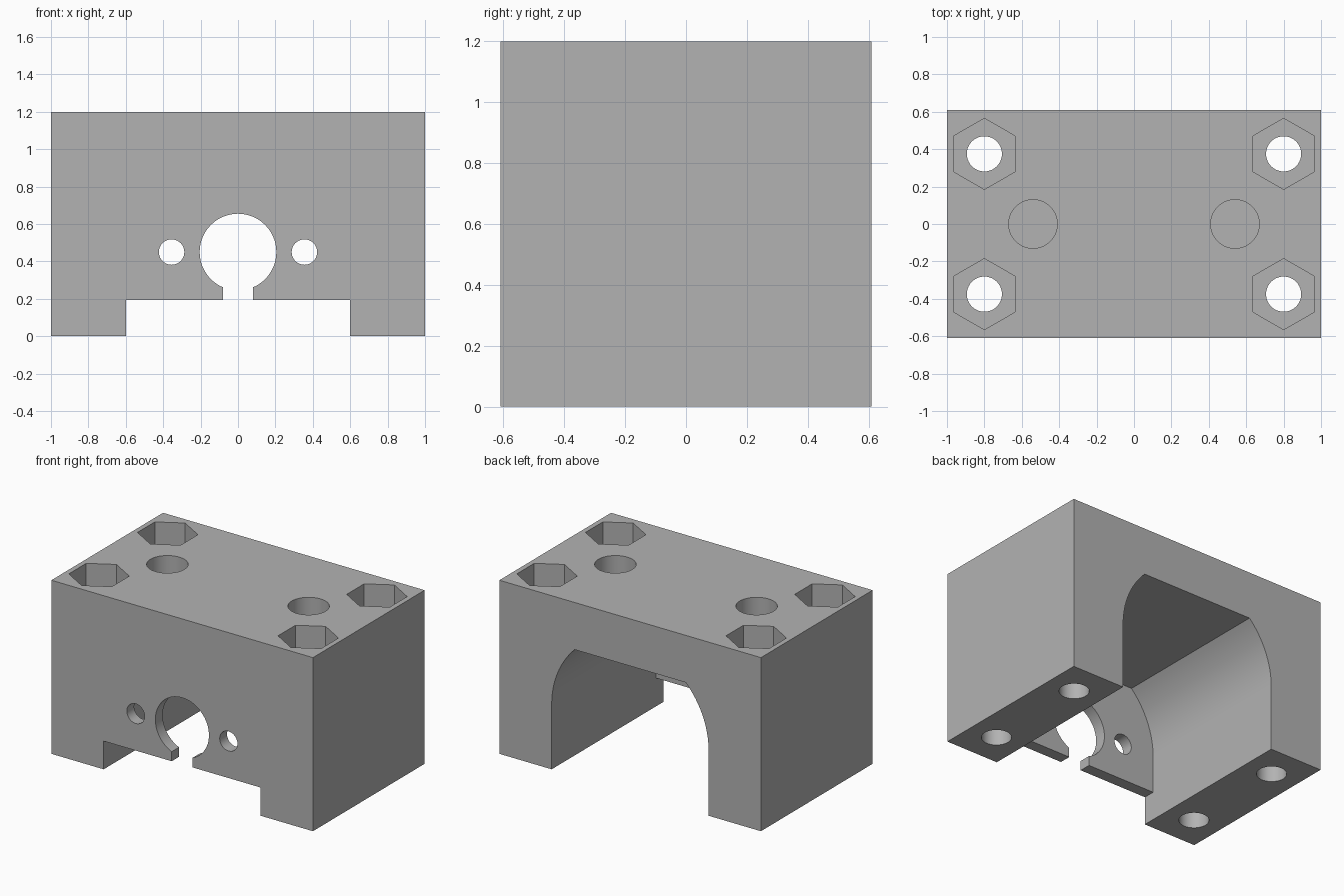
import bpy, bmesh, math
from mathutils import Vector

cube = bpy.data.objects.get("Cube")
if cube:
    bpy.data.objects.remove(cube, do_unlink=True)

W, D, H = 1.0, 0.61, 1.2      # half width, half depth, height
LEG, AXIS, WALL = 0.6, 0.45, 0.08
FRONT = -D - 0.1              # cutters start in front of the block

grey = bpy.data.materials.new("plain grey")
grey.use_nodes = True
colour = (0.45, 0.45, 0.45, 1)
grey.diffuse_color = colour
grey.node_tree.nodes["Principled BSDF"].inputs["Base Color"].default_value = colour


def prism(name, outline, start, travel):
    """Extrude a closed outline of 3D points, placed at start, along travel."""
    bm = bmesh.new()
    face = bm.faces.new([bm.verts.new(Vector(p) + Vector(start)) for p in outline])
    moved = bmesh.ops.extrude_face_region(bm, geom=[face])["geom"]
    bmesh.ops.translate(bm, vec=travel, verts=[g for g in moved if isinstance(g, bmesh.types.BMVert)])
    bmesh.ops.recalc_face_normals(bm, faces=bm.faces)
    mesh = bpy.data.meshes.new(name)
    bm.to_mesh(mesh)
    bm.free()
    mesh.materials.append(grey)
    ob = bpy.data.objects.new(name, mesh)
    bpy.context.collection.objects.link(ob)
    return ob


def circle(radius, sides, upright):
    """Regular outline in the xz plane (upright) or the xy plane."""
    pts = []
    for i in range(sides):
        a = 2 * math.pi * i / sides + math.pi / 2
        u, v = radius * math.cos(a), radius * math.sin(a)
        pts.append((u, 0, v) if upright else (u, v, 0))
    return pts


def rect(half, low, high):
    return [(-half, 0, low), (half, 0, low), (half, 0, high), (-half, 0, high)]


body = prism("mount_block", rect(W, 0, H), (0, -D, 0), (0, 2 * D, 0))


def cut(name, outline, start, travel):
    tool = prism(name, outline, start, travel)
    tool.hide_render = True
    bpy.context.view_layer.objects.active = body
    mod = body.modifiers.new(name, "BOOLEAN")
    mod.operation = "DIFFERENCE"
    mod.solver = "EXACT"
    mod.object = tool
    bpy.ops.object.modifier_apply(modifier=mod.name)
    bpy.data.objects.remove(tool, do_unlink=True)


# Arched motor bay, open to the back, with a flat ceiling
arc = [math.radians(45) * i / 16 for i in range(17)]
right = [(LEG * math.cos(a), 0, AXIS + LEG * math.sin(a)) for a in arc]
left = [(-x, y, z) for x, y, z in reversed(right)]
bay = [(LEG, 0, -0.1)] + right + left + [(-LEG, 0, -0.1)]
cut("motor_bay", bay, (0, -D + WALL, 0), (0, 2 * D, 0))

# Front wall: bottom notch, shaft hole, slot and two screw holes
through = (0, 0.4, 0)
cut("front_notch", rect(LEG, -0.1, 0.195), (0, FRONT, 0), through)
cut("shaft_hole", circle(0.205, 64, True), (0, FRONT, AXIS), through)
cut("shaft_slot", rect(0.08, 0.1, AXIS), (0, FRONT, 0), through)
for side in (-1, 1):
    cut("face_screw_hole", circle(0.068, 40, True), (side * 0.355, FRONT, AXIS), through)

# Top: blind round sockets, hexagonal nut pockets and corner bolt holes
for side in (-1, 1):
    cut("round_socket", circle(0.13, 48, False), (side * 0.54, 0, H - 0.25), (0, 0, 0.4))
    for end in (-1, 1):
        spot = (side * 0.8, end * 0.375)
        cut("nut_pocket", circle(0.19, 6, False), (*spot, H - 0.4), (0, 0, 0.6))
        cut("bolt_hole", circle(0.094, 40, False), (*spot, -0.1), (0, 0, H + 0.2))

# Smooth the curved walls, keep the edges sharp
bpy.ops.object.select_all(action="DESELECT")
body.select_set(True)
bpy.context.view_layer.objects.active = body
bpy.ops.object.shade_smooth_by_angle(angle=math.radians(25))
